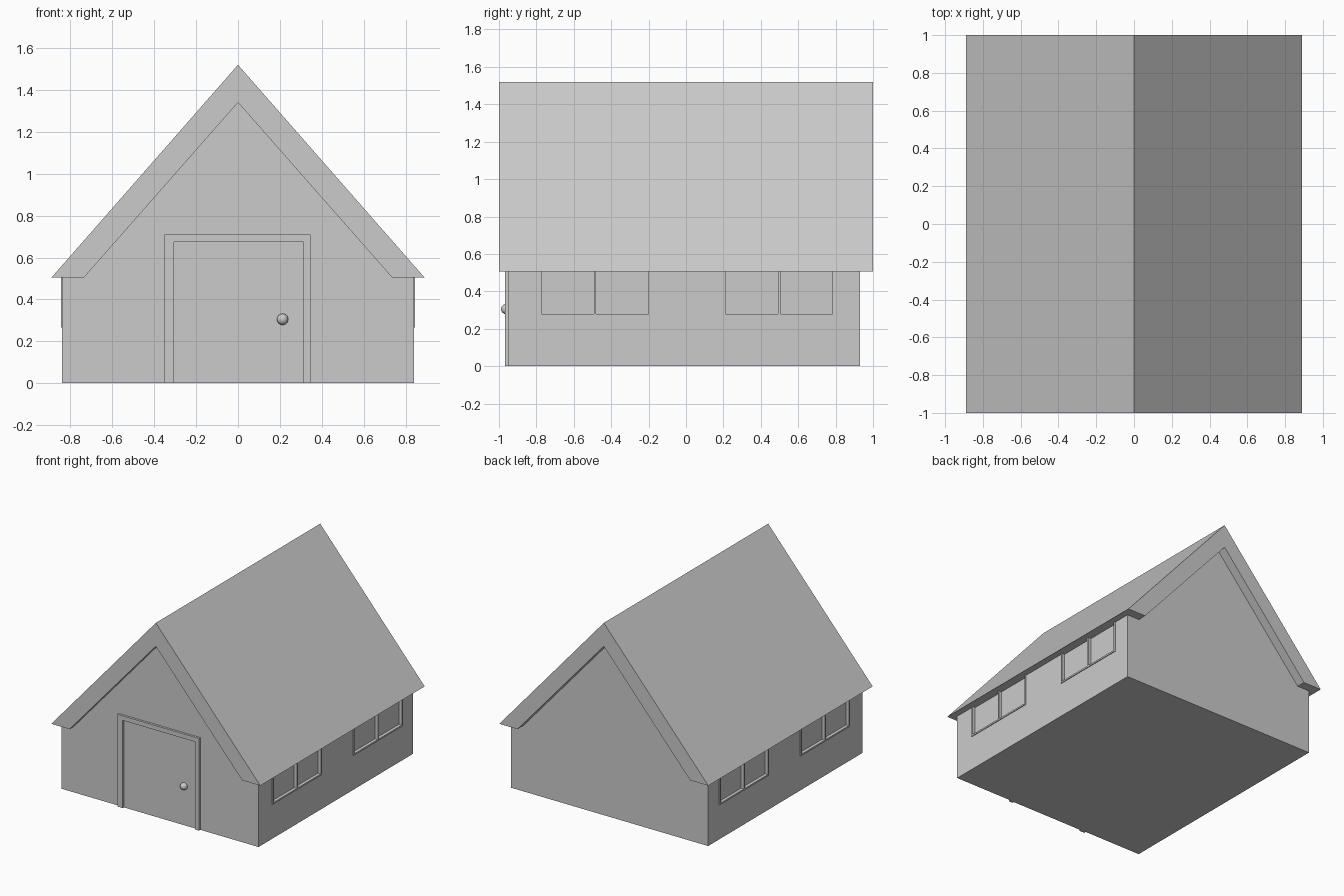
import bpy, bmesh

if "Cube" in bpy.data.objects:
    bpy.data.objects.remove(bpy.data.objects["Cube"])


def prism(name, profile, y0, y1):
    """Extrude an (x, z) outline from y0 to y1."""
    bm = bmesh.new()
    face = bm.faces.new([bm.verts.new((x, y0, z)) for x, z in profile])
    ext = bmesh.ops.extrude_face_region(bm, geom=[face])
    for v in ext["geom"]:
        if isinstance(v, bmesh.types.BMVert):
            v.co.y = y1
    bmesh.ops.recalc_face_normals(bm, faces=bm.faces)
    mesh = bpy.data.meshes.new(name)
    bm.to_mesh(mesh)
    bm.free()
    ob = bpy.data.objects.new(name, mesh)
    bpy.context.collection.objects.link(ob)
    return ob


def box(name, x0, x1, y0, y1, z0, z1):
    return prism(name, [(x0, z0), (x1, z0), (x1, z1), (x0, z1)], y0, y1)


def cut(target, cutter):
    mod = target.modifiers.new("opening", "BOOLEAN")
    mod.operation = "DIFFERENCE"
    mod.solver = "EXACT"
    mod.object = cutter
    cutter.hide_render = True
    cutter.hide_set(True)


# House body with gable ends; the tops are buried in the roof
walls = prism("walls", [(-0.84, 0), (0.84, 0), (0.84, 0.54), (0, 1.4), (-0.84, 0.54)],
              -0.95, 0.93)

# Thick gable roof with flat eaves
prism("roof", [(-0.89, 0.505), (-0.735, 0.505), (0, 1.34), (0.735, 0.505),
               (0.89, 0.505), (0, 1.52)], -1, 1)

# Paired windows on both long sides: recessed panes with thin raised frames
z0, z1, bar = 0.266, 0.53, 0.012
for side, s in (("right", 1), ("left", -1)):
    xs = sorted((s * 0.82, s * 0.846))
    for place, yc in (("front", -0.487), ("back", 0.498)):
        name = f"{side}_{place}_window"
        a, b = yc - 0.298, yc + 0.298
        cx = sorted((s * 0.822, s * 0.9))
        cut(walls, box(name + "_cutter", *cx, a + 0.004, b - 0.004, z0 + 0.004, z1 - 0.01))
        box(name + "_sill", *xs, a, b, z0, z0 + bar)
        for part, y in (("jamb_a", a), ("mullion", yc - bar / 2), ("jamb_b", b - bar)):
            box(f"{name}_{part}", *xs, y, y + bar, z0 + bar, z1)

# Door frame, door panel and round knob
prism("door_frame", [(-0.35, 0), (-0.35, 0.71), (0.345, 0.71), (0.345, 0),
                     (0.312, 0), (0.312, 0.675), (-0.305, 0.675), (-0.305, 0)], -0.967, -0.93)
box("door", -0.3, 0.308, -0.956, -0.93, 0.002, 0.671)
bpy.ops.mesh.primitive_uv_sphere_add(segments=24, ring_count=12, radius=0.027,
                                     location=(0.213, -0.962, 0.305))
bpy.context.object.name = "door_knob"
bpy.ops.object.shade_smooth_by_angle()
